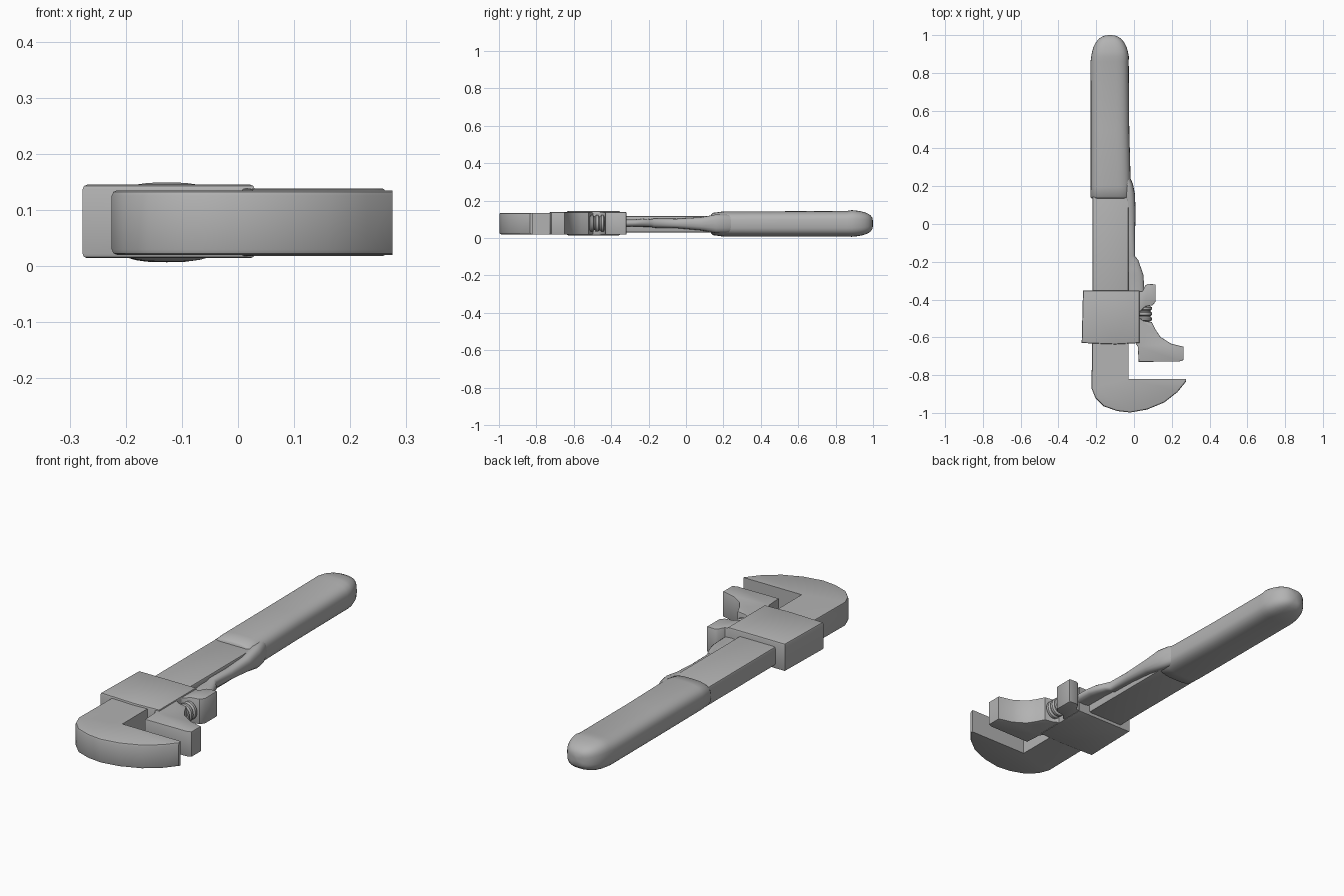
import bpy, bmesh, math
from mathutils import Vector

cube = bpy.data.objects.get("Cube")
if cube:
    bpy.data.objects.remove(cube, do_unlink=True)

STEEL = (0.45, 0.45, 0.45, 1)
steel = bpy.data.materials.new("grey steel")
steel.use_nodes = True
steel.diffuse_color = STEEL
steel.node_tree.nodes["Principled BSDF"].inputs["Base Color"].default_value = STEEL


def finish(name, bm, angle=35):
    bmesh.ops.recalc_face_normals(bm, faces=bm.faces)
    mesh = bpy.data.meshes.new(name)
    bm.to_mesh(mesh)
    bm.free()
    mesh.materials.append(steel)
    ob = bpy.data.objects.new(name, mesh)
    bpy.context.collection.objects.link(ob)
    bpy.ops.object.select_all(action="DESELECT")
    ob.select_set(True)
    bpy.context.view_layer.objects.active = ob
    bpy.ops.object.shade_smooth_by_angle(angle=math.radians(angle))
    return ob


def plate(name, outline, z0, z1, bevel=0.006, rule=None):
    """Extrude a flat outline upward and bevel the edges that pass the rule."""
    bm = bmesh.new()
    face = bm.faces.new([bm.verts.new((x, y, z0)) for x, y in outline])
    new = bmesh.ops.extrude_face_region(bm, geom=[face])["geom"]
    for v in new:
        if isinstance(v, bmesh.types.BMVert):
            v.co.z = z1
    edges = [e for e in bm.edges
             if (rule or (lambda p: True))((e.verts[0].co + e.verts[1].co) / 2)
             and abs(e.verts[0].co.z - e.verts[1].co.z) < 0.001]
    bmesh.ops.bevel(bm, geom=edges, offset=bevel, segments=2, profile=0.5,
                    affect="EDGES", clamp_overlap=True)
    return finish(name, bm)


def loft(name, rings, sides=32, power=3.0):
    """Skin rounded-box rings (y, centre x, half width, centre z, half height) along y."""
    bm = bmesh.new()
    loops = []
    for y, cx, rx, cz, rz in rings:
        loop = []
        for i in range(sides):
            a = math.tau * i / sides
            c, s = math.cos(a), math.sin(a)
            loop.append(bm.verts.new((
                cx + rx * math.copysign(abs(c) ** (2 / power), c), y,
                cz + rz * math.copysign(abs(s) ** (2 / power), s))))
        loops.append(loop)
    for a, b in zip(loops, loops[1:]):
        for i in range(sides):
            j = (i + 1) % sides
            bm.faces.new((a[i], a[j], b[j], b[i]))
    bm.faces.new(loops[0])
    bm.faces.new(loops[-1])
    return finish(name, bm, 50)


# Fixed jaw with a rounded outer back
plate("fixed_jaw", [
    (-0.22, -0.5), (-0.225, -0.87), (-0.205, -0.92), (-0.16, -0.965), (-0.09, -0.99),
    (-0.02, -0.998), (0.07, -0.982), (0.16, -0.945), (0.23, -0.89), (0.275, -0.835),
    (0.275, -0.82), (-0.03, -0.82), (-0.03, -0.5)],
    0.02, 0.135, 0.018, lambda p: p.y < -0.84 or p.x < -0.2)

# Flat shank between housing and handle
plate("shank", [(-0.22, -0.55), (-0.03, -0.55), (-0.03, 0.2), (-0.22, 0.2)], 0.03, 0.118, 0.008)

# Sliding housing around the shank
plate("housing", [(-0.277, -0.63), (-0.1, -0.637), (0.03, -0.63), (0.03, -0.352),
                  (-0.27, -0.352)], 0.014, 0.145, 0.008)

# Movable hook jaw with the notch for the nut
plate("movable_jaw", [
    (0.0, -0.355), (0.045, -0.355), (0.06, -0.325), (0.075, -0.317), (0.115, -0.32),
    (0.115, -0.41), (0.1, -0.43), (0.06, -0.437), (0.03, -0.465), (0.025, -0.495),
    (0.05, -0.512), (0.095, -0.52), (0.115, -0.56), (0.14, -0.598), (0.195, -0.633),
    (0.262, -0.65), (0.262, -0.72), (0.24, -0.728), (0.025, -0.73), (0.02, -0.65),
    (0.0, -0.62)], 0.018, 0.138, 0.004)

# Adjusting nut with two grooves
nut = []
for i in range(3):
    y = -0.515 + i * 0.028
    nut += [(y, 0.055, 0.032, 0.078, 0.036), (y + 0.006, 0.055, 0.04, 0.078, 0.044),
            (y + 0.018, 0.055, 0.04, 0.078, 0.044), (y + 0.024, 0.055, 0.032, 0.078, 0.036)]
loft("adjusting_nut", nut, 24, 2)

# Thin uneven spine running along the side of the shank
loft("spine", [
    (-0.36, 0.01, 0.045, 0.078, 0.02), (-0.27, 0.005, 0.045, 0.08, 0.02),
    (-0.235, 0.0, 0.038, 0.082, 0.022), (-0.19, -0.01, 0.032, 0.08, 0.02),
    (-0.17, -0.02, 0.025, 0.08, 0.025), (-0.05, -0.022, 0.028, 0.078, 0.025),
    (0.08, -0.022, 0.03, 0.076, 0.035), (0.16, -0.025, 0.03, 0.076, 0.05),
    (0.21, -0.035, 0.03, 0.076, 0.05), (0.27, -0.06, 0.03, 0.076, 0.045)], 16, 2.4)

# Rounded handle grip
grip = [(0.135, -0.125, 0.1, 0.075, 0.05), (0.145, -0.126, 0.105, 0.075, 0.06),
        (0.2, -0.123, 0.106, 0.075, 0.067), (0.5, -0.127, 0.102, 0.075, 0.068),
        (0.86, -0.129, 0.101, 0.076, 0.069)]
for i in range(1, 9):
    a = math.pi / 2 * i / 8.2
    grip.append((0.86 + 0.14 * math.sin(a) / math.sin(math.pi / 2 * 8 / 8.2),
                 -0.127, 0.101 * math.cos(a) ** 0.8,
                 0.078, 0.072 * math.cos(a) ** 0.6))
loft("handle", grip)
